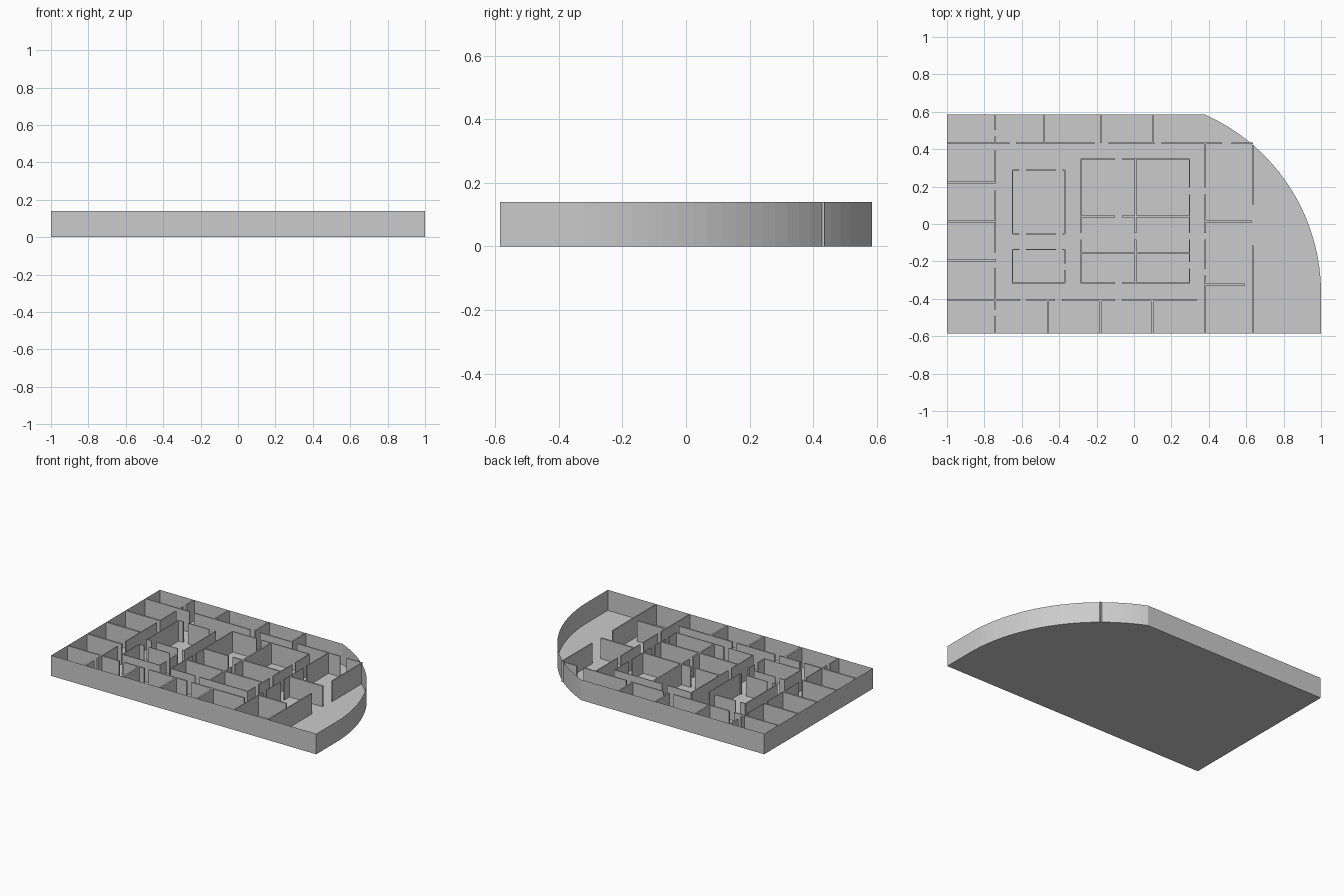
import bpy, bmesh, math

if "Cube" in bpy.data.objects:
    bpy.data.objects.remove(bpy.data.objects["Cube"])

H = 0.14            # wall height
X, Y = 1.0, 0.585   # half size of the plan
DOOR = 0.036        # door opening width
THIN, THICK = 0.006, 0.012


def make(name, bm):
    mesh = bpy.data.meshes.new(name)
    bm.to_mesh(mesh)
    bm.free()
    obj = bpy.data.objects.new(name, mesh)
    bpy.context.collection.objects.link(obj)
    return obj


def box(bm, x0, x1, y0, y1):
    base = [bm.verts.new(p) for p in ((x0, y0, 0), (x1, y0, 0), (x1, y1, 0), (x0, y1, 0))]
    top = [bm.verts.new((v.co.x, v.co.y, H)) for v in base]
    bm.faces.new(base[::-1])
    bm.faces.new(top)
    for i in range(4):
        j = (i + 1) % 4
        bm.faces.new((base[i], base[j], top[j], top[i]))


def run(bm, axis, pos, a, b, doors=(), t=THIN):
    """Straight wall along an axis from a to b, interrupted by door openings."""
    start = a
    for d in sorted(doors) + [None]:
        end = b if d is None else d - DOOR / 2
        if end - start > 0.002:
            if axis == 'x':
                box(bm, start, end, pos - t / 2, pos + t / 2)
            else:
                box(bm, pos - t / 2, pos + t / 2, start, end)
        if d is not None:
            start = d + DOOR / 2


# Outline with the curved corner
cx, cy, r = -0.045, -0.37, 1.045
end = math.acos((0.38 - cx) / r)
N = 24
outline = [(-X, -Y), (X, -Y)]
outline += [(cx + r * math.cos(end * i / N), cy + r * math.sin(end * i / N)) for i in range(N)]
outline += [(0.38, Y), (-X, Y)]

# Floor slab
bm = bmesh.new()
bm.faces.new([bm.verts.new((x, y, 0)) for x, y in outline])
make("floor", bm)

# Outer wall
bm = bmesh.new()
low = [bm.verts.new((x, y, 0)) for x, y in outline]
high = [bm.verts.new((x, y, H)) for x, y in outline]
for i in range(len(low)):
    j = (i + 1) % len(low)
    bm.faces.new((low[i], low[j], high[j], high[i]))
make("outer_wall", bm)

# Back row of rooms
bm = bmesh.new()
run(bm, 'x', 0.432, -X, -0.21, [-0.648], 0.008)
run(bm, 'x', 0.432, -0.135, 0.47, [0.128], 0.008)
run(bm, 'x', 0.432, 0.52, 0.635, t=0.008)
run(bm, 'y', -0.742, 0.432, Y, [0.485], 0.01)
for x in (-0.48, -0.177, 0.1):
    run(bm, 'y', x, 0.432, Y, t=0.01)
make("back_room_walls", bm)

# Left column of rooms
bm = bmesh.new()
for y in (0.22, 0.013, -0.196):
    run(bm, 'x', y, -X, -0.742, t=THICK)
run(bm, 'y', -0.742, -0.405, 0.432, [0.41, 0.198, -0.17, -0.218])
make("left_room_walls", bm)

# Front row of rooms
bm = bmesh.new()
run(bm, 'x', -0.407, -X, 0.335, [-0.592, -0.404, -0.083], 0.01)
run(bm, 'y', -0.742, -Y, -0.407, [-0.475], 0.01)
for x in (-0.46, -0.18, 0.098):
    run(bm, 'y', x, -Y, -0.407, t=THICK)
make("front_room_walls", bm)

# Two small freestanding rooms
bm = bmesh.new()
for lo, hi, low_doors, side_doors in ((-0.053, 0.288, [-0.595, -0.4], []),
                                      (-0.317, -0.137, [], [-0.228])):
    run(bm, 'x', hi, -0.65, -0.37, [-0.595, -0.4])
    run(bm, 'x', lo, -0.65, -0.37, low_doors)
    run(bm, 'y', -0.65, lo, hi)
    run(bm, 'y', -0.37, lo, hi, side_doors)
make("small_room_walls", bm)

# Central block of rooms
bm = bmesh.new()
for y, doors, t in ((0.347, [-0.083], THIN), (0.04, [-0.083], 0.01),
                    (-0.156, [], 0.01), (-0.317, [-0.083], THIN)):
    run(bm, 'x', y, -0.284, 0.296, doors, t)
run(bm, 'y', -0.284, -0.317, 0.347, [-0.065])
run(bm, 'y', 0.008, -0.317, 0.347, [-0.065], 0.01)
run(bm, 'y', 0.296, -0.317, 0.347, [0.177, -0.065, -0.22])
make("central_block_walls", bm)

# Right wing next to the curved hall
bm = bmesh.new()
run(bm, 'y', 0.381, -0.24, 0.432, [0.177, -0.065])
run(bm, 'y', 0.381, -Y, -0.276)
run(bm, 'x', 0.013, 0.381, 0.632, t=THICK)
run(bm, 'x', -0.324, 0.381, 0.593, t=0.01)
run(bm, 'y', 0.635, 0.105, 0.42, t=0.008)
run(bm, 'y', 0.635, -Y, -0.115, t=0.008)
make("right_wing_walls", bm)
